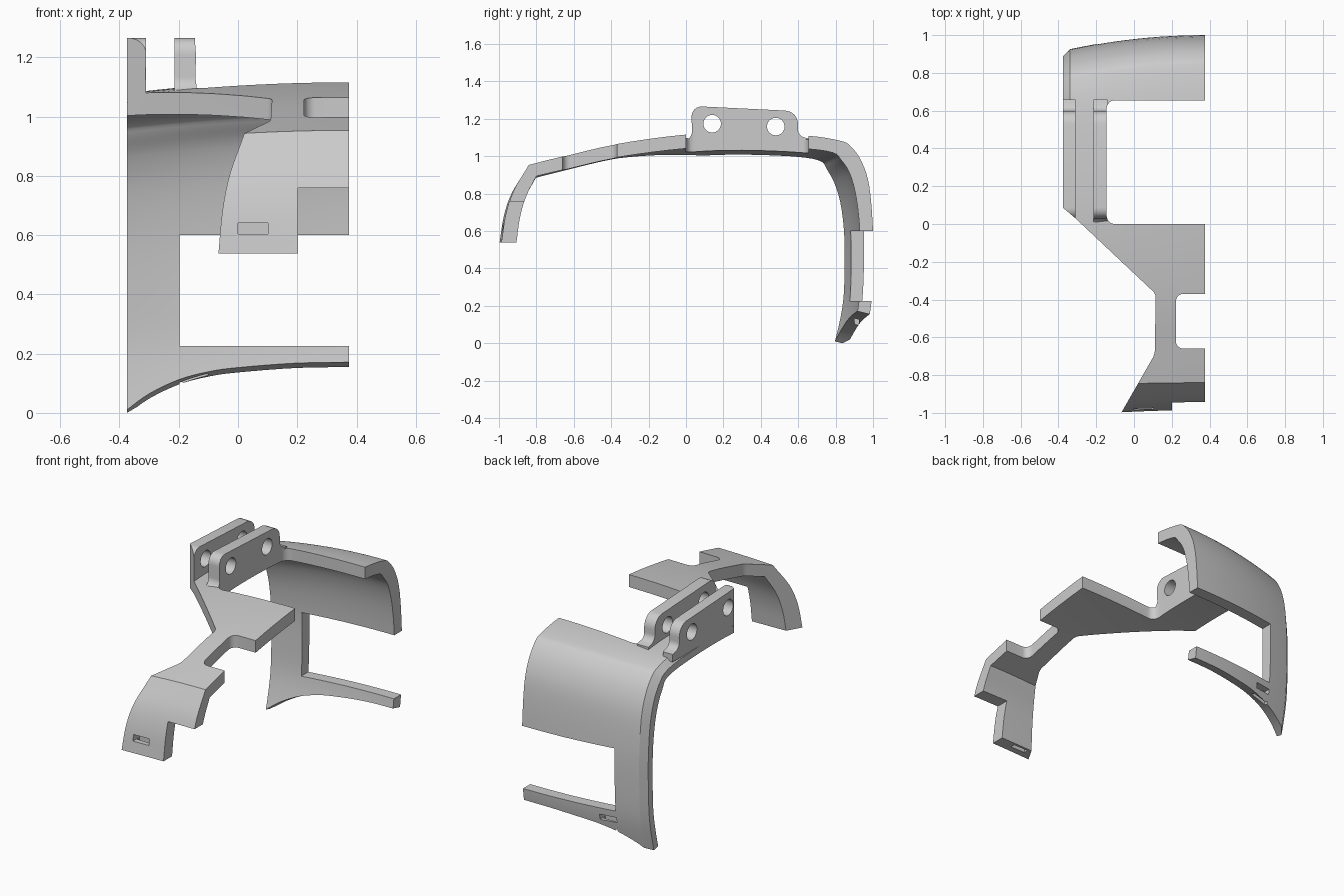
import bpy, bmesh
from mathutils import Vector

if "Cube" in bpy.data.objects:
    bpy.data.objects.remove(bpy.data.objects["Cube"])


def make_object(name, bm):
    bmesh.ops.recalc_face_normals(bm, faces=bm.faces)
    me = bpy.data.meshes.new(name)
    bm.to_mesh(me)
    bm.free()
    ob = bpy.data.objects.new(name, me)
    bpy.context.collection.objects.link(ob)
    return ob


def rounded(pts, n=6):
    """2D outline from (u, v, radius) corners."""
    out = []
    for i, (u, v, r) in enumerate(pts):
        p = Vector((u, v))
        if r == 0:
            out.append(p)
            continue
        a = p + (Vector(pts[i - 1][:2]) - p).normalized() * r
        b = p + (Vector(pts[(i + 1) % len(pts)][:2]) - p).normalized() * r
        for k in range(n + 1):
            t = k / n
            w = 0.75 * 2 * t * (1 - t)
            d = (1 - t) ** 2 + w + t * t
            out.append((a * (1 - t) ** 2 + p * w + b * t * t) / d)
    return out


def prism(name, pts, axis, lo, hi, shear=0.0):
    bm = bmesh.new()
    rings = []
    for w in (lo, hi):
        ring = []
        for u, v in pts:
            if axis == 'y':
                v = v - shear * (w - 0.95)
            co = {'x': (w, u, v), 'y': (u, w, v), 'z': (u, v, w)}[axis]
            ring.append(bm.verts.new(co))
        rings.append(ring)
        bm.faces.new(ring)
    n = len(pts)
    for i in range(n):
        j = (i + 1) % n
        bm.faces.new((rings[0][i], rings[0][j], rings[1][j], rings[1][i]))
    return make_object(name, bm)


def box(name, x, y, z):
    return prism(name, [(x[0], y[0]), (x[1], y[0]), (x[1], y[1]), (x[0], y[1])], 'z', *z)


def boolean(target, other, op):
    m = target.modifiers.new("cut", 'BOOLEAN')
    m.operation, m.solver, m.object = op, 'EXACT', other
    other.hide_render = True
    bpy.context.view_layer.objects.active = target
    bpy.ops.object.modifier_apply(modifier=m.name)
    bpy.data.objects.remove(other)


def spline(pts, n):
    """Catmull-Rom through the points."""
    P = [Vector(p) for p in pts]
    P = [2 * P[0] - P[1]] + P + [2 * P[-1] - P[-2]]
    out = []
    for i in range(1, len(P) - 2):
        a, b, c, d = P[i - 1:i + 3]
        for k in range(n):
            t = k / n
            out.append(0.5 * (2 * b + (c - a) * t + (2 * a - 5 * b + 4 * c - d) * t * t
                              + (3 * b - a - 3 * c + d) * t ** 3))
    return out + [P[-2]]


def clamp(v):
    return max(0.0, min(1.0, v))


# Side profile of the bent strap as (outer y, outer z, inner y, inner z)
front = [(-.985, .55, -.905, .55), (-.962, .70, -.887, .68),
         (-.92, .83, -.855, .795), (-.84, .965, -.80, .905)]
rear = [(-.84, .965, -.80, .905), (-.68, 1.005, -.66, .938), (-.38, 1.075, -.37, 1.005),
        (0, 1.127, 0, 1.053), (.3, 1.135, .3, 1.065), (.64, 1.122, .63, 1.052),
        (.82, 1.095, .785, 1.03), (.88, 1.065, .83, .99), (.94, .98, .875, .92),
        (.98, .85, .91, .79), (1.0, .61, .93, .60), (1.0, .4, .932, .4),
        (.99, .22, .925, .24), (.965, .08, .90, .10), (.93, -.06, .865, -.03),
        (.90, -.15, .83, -.12)]


def to_vec(p):
    return Vector((p[0], p[1], p[2], p[3]))


profile = spline([to_vec(p) for p in front], 4)[:-1] + spline([to_vec(p) for p in rear], 4)


def crown(x, y, z):
    """Gentle bow of the strap across its width."""
    s = (.375 - x) ** 2
    dy = -.15 * clamp((y - .55) / .3) - .06 * clamp((-y - .7) / .25)
    dz = -.08 * clamp((z - .6) / .3)
    return (x, y + dy * s, z + dz * s)


# Curved shell with a bevelled left edge
bm = bmesh.new()
xs = [.375 - .715 * i / 12 for i in range(13)] + [-.375]
rows = []
for x in xs:
    thick = 0.6 if x == -.375 else 1.0
    o, q = [], []
    for oy, oz, iy, iz in profile:
        oy, oz = iy + (oy - iy) * thick, iz + (oz - iz) * thick
        o.append(bm.verts.new(crown(x, oy, oz)))
        q.append(bm.verts.new(crown(x, iy, iz)))
    rows.append((o, q))
last = len(profile) - 1
for (o1, q1), (o2, q2) in zip(rows, rows[1:]):
    for i in range(last):
        bm.faces.new((o1[i], o1[i + 1], o2[i + 1], o2[i]))
        bm.faces.new((q1[i], q2[i], q2[i + 1], q1[i + 1]))
    for i in (0, last):
        bm.faces.new((o1[i], o2[i], q2[i], q1[i]))
for o, q in (rows[0], rows[-1]):
    for i in range(last):
        bm.faces.new((o[i], q[i], q[i + 1], o[i + 1]))
shell = make_object("strap_mount", bm)

# Two hinge lugs on top
lug = rounded([(0, 1.06, 0), (0, 1.095, 0), (.033, 1.115, .03), (.028, 1.28, .06),
               (.6, 1.252, .07), (.598, 1.12, .035), (.66, 1.105, 0), (.66, 1.06, 0)])
for i, (a, b) in enumerate([(-.375, -.31), (-.215, -.14)]):
    boolean(shell, prism("hinge_lug_%d" % i, lug, 'x', a, b), 'UNION')

# Plan outline with the big window and the small notch
plan = rounded([(-.4, .105, 0), (-.375, .085, 0), (-.31, .03, 0), (.115, -.37, .02),
                (.11, -.69, .02), (-.085, -1.03, 0), (.45, -1.03, 0), (.45, -.66, 0),
                (.222, -.66, .04), (.222, -.37, .04), (.45, -.37, 0), (.45, 0, 0),
                (-.145, 0, .045), (-.145, .655, .045), (.45, .655, 0),
                (.45, 1.2, 0), (-.4, 1.2, 0)])
boolean(shell, prism("plan_outline", plan, 'z', -.5, 1.6), 'INTERSECT')

# Hinge pin holes
for y, z in ((.14, 1.185), (.48, 1.17)):
    bpy.ops.mesh.primitive_cylinder_add(vertices=32, radius=.047, depth=.6,
                                        location=(-.26, y, z), rotation=(0, 1.5707963, 0))
    boolean(shell, bpy.context.object, 'DIFFERENCE')

# Rear opening and front lower corner
boolean(shell, box("rear_opening", (-.198, .5), (.7, 1.2), (.237, .612)), 'DIFFERENCE')
boolean(shell, box("front_corner", (.202, .5), (-1.2, -.7), (.3, .77)), 'DIFFERENCE')

# Arched lower edge at the rear
arch = [(u, v) for u, v in spline([Vector(p) for p in (
    (-.42, -.06), (-.375, -.017), (-.3, .045), (-.2, .1), (-.1, .132), (0, .15),
    (.2, .17), (.42, .175))], 4)]
boolean(shell, prism("rear_arch", arch + [(.42, -.6), (-.42, -.6)], 'y', .6, 1.2, .25),
        'DIFFERENCE')

# Strap slots: a pocket in the outer face leading out of the bottom edge
for name, x, pocket_y, pocket_z, chan_y, chan_z in (
        ("front", (0, .102), (-1.1, -.925), (.615, .652), (-.952, -.925), (.5, .63)),
        ("rear", (-.2, -.1), (.90, 1.1), (.165, .197), (.90, .925), (0, .18))):
    boolean(shell, box(name + "_pocket", x, pocket_y, pocket_z), 'DIFFERENCE')
    inset = (x[0] + .002, x[1] - .002)
    boolean(shell, box(name + "_channel", inset, chan_y, chan_z), 'DIFFERENCE')

# Seat on the ground and shade
low = min(v.co.z for v in shell.data.vertices)
for v in shell.data.vertices:
    v.co.z -= low
bpy.ops.object.select_all(action='DESELECT')
shell.select_set(True)
bpy.context.view_layer.objects.active = shell
bpy.ops.object.shade_smooth_by_angle(angle=0.5)
